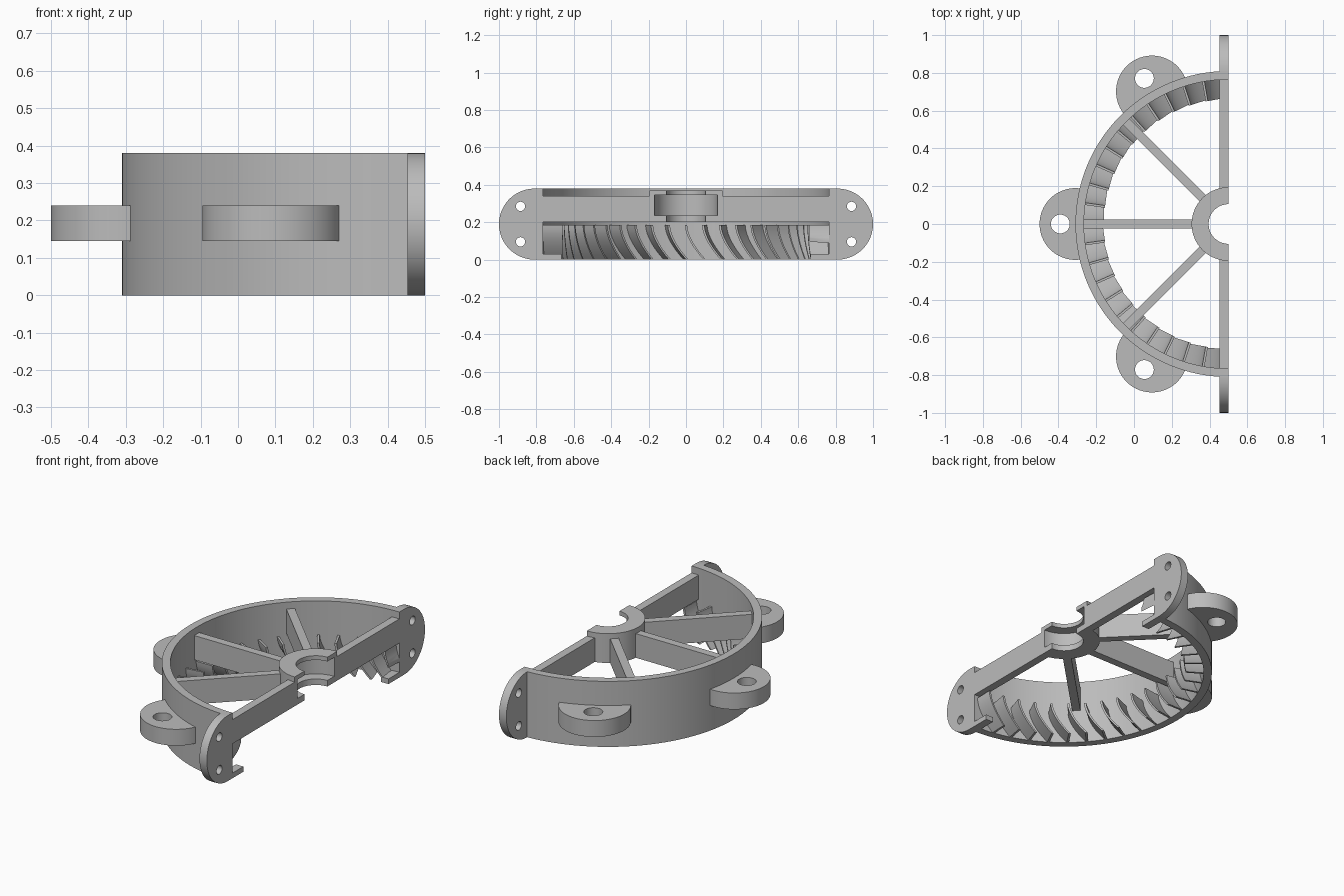
import bpy, bmesh
from math import sin, cos, pi, radians
from mathutils import Matrix, Vector

if "Cube" in bpy.data.objects:
    bpy.data.objects.remove(bpy.data.objects["Cube"])

grey = bpy.data.materials.new("plain_grey")
grey.use_nodes = True
GREY = (0.5, 0.5, 0.5, 1)
grey.diffuse_color = GREY
grey.node_tree.nodes["Principled BSDF"].inputs["Base Color"].default_value = GREY

CX = 0.5                      # wheel axis lies on the cut plane
R_OUT, R_IN = 0.81, 0.765     # housing wall
H = 0.38
BAR_Z = (0.2, 0.34)


def finish(name, mesh):
    mesh.materials.clear()
    mesh.materials.append(grey)
    mesh.shade_smooth()
    mesh.set_sharp_from_angle(angle=radians(30))
    ob = bpy.data.objects.new(name, mesh)
    bpy.context.collection.objects.link(ob)
    return ob


def from_bmesh(name, bm):
    bmesh.ops.recalc_face_normals(bm, faces=bm.faces)
    mesh = bpy.data.meshes.new(name)
    bm.to_mesh(mesh)
    bm.free()
    return finish(name, mesh)


def arc(cx, cy, r, a0, a1, n):
    return [(cx + r * cos(a0 + (a1 - a0) * i / n),
             cy + r * sin(a0 + (a1 - a0) * i / n)) for i in range(n + 1)]


def plate(name, loops, thickness, matrix):
    """Flat plate from an outline and its holes."""
    cu = bpy.data.curves.new(name, "CURVE")
    cu.dimensions = "2D"
    cu.fill_mode = "BOTH"
    cu.extrude = thickness / 2
    for pts in loops:
        sp = cu.splines.new("POLY")
        sp.points.add(len(pts) - 1)
        for p, (x, y) in zip(sp.points, pts):
            p.co = (x, y, 0, 1)
        sp.use_cyclic_u = True
    tmp = bpy.data.objects.new(name + "_outline", cu)
    mesh = bpy.data.meshes.new_from_object(tmp)
    bpy.data.objects.remove(tmp)
    bm = bmesh.new()
    bm.from_mesh(mesh)
    bmesh.ops.remove_doubles(bm, verts=bm.verts, dist=1e-5)
    bmesh.ops.transform(bm, matrix=matrix, verts=bm.verts)
    bpy.data.meshes.remove(mesh)
    return from_bmesh(name, bm)


def half_turn(name, profile, steps):
    """Sweep a closed (radius, z) profile through the half circle."""
    bm = bmesh.new()
    rings = []
    for i in range(steps + 1):
        a = pi / 2 + pi * i / steps
        rings.append([bm.verts.new((CX + r * cos(a), r * sin(a), z)) for r, z in profile])
    n = len(profile)
    for a, b in zip(rings, rings[1:]):
        for k in range(n):
            bm.faces.new((a[k], a[(k + 1) % n], b[(k + 1) % n], b[k]))
    bm.faces.new(rings[0])
    bm.faces.new(rings[-1])
    return from_bmesh(name, bm)


def radial(angle):
    return Matrix.Translation((CX, 0, 0)) @ Matrix.Rotation(radians(angle), 4, "Z")


def box(name, lo, hi, matrix=Matrix()):
    bm = bmesh.new()
    bmesh.ops.create_cube(bm, size=1)
    for v in bm.verts:
        v.co = Vector([l + (h - l) * (c + 0.5) for c, l, h in zip(v.co, lo, hi)])
    bmesh.ops.transform(bm, matrix=matrix, verts=bm.verts)
    return from_bmesh(name, bm)


# Half-round housing wall
half_turn("housing_wall", [(R_IN, 0), (R_OUT, 0), (R_OUT, H), (R_IN, H)], 64)

# Hub with a bearing groove inside the bore
half_turn("bearing_hub", [(0.105, 0.2), (0.195, 0.2), (0.195, 0.37), (0.105, 0.37),
                          (0.105, 0.345), (0.168, 0.345), (0.168, 0.235), (0.105, 0.235)], 32)

# Spokes
for i, ang in enumerate((135, 180, 225)):
    box(f"spoke_{i + 1}", (0.185, -0.023, BAR_Z[0]), (0.785, 0.023, BAR_Z[1]), radial(ang))

# Straight bars and bolted end flanges along the cut plane
to_side = Matrix(((0, 0, 1, CX - 0.0235), (1, 0, 0, 0), (0, 1, 0, 0), (0, 0, 0, 1)))
for side, s in (("left", 1), ("right", -1)):
    ys = sorted((s * 0.175, s * 0.78))
    box(f"cross_bar_{side}", (CX - 0.047, ys[0], BAR_Z[0]), (CX, ys[1], BAR_Z[1]))
    outline = [(R_IN, H)] + arc(R_OUT, H / 2, H / 2, pi / 2, -pi / 2, 24)
    outline += [(0.665, 0), (0.665, 0.03), (R_IN, 0.03)]
    holes = [arc(0.885, z, 0.025, 0, 2 * pi, 20)[:-1] for z in (0.095, 0.285)]
    loops = [[(s * y, z) for y, z in pts] for pts in [outline] + holes]
    plate(f"end_flange_{side}", loops, 0.047, to_side)

# Mounting lugs around the wall
lug = arc(R_OUT, 0, 0.19, -1.794, 1.794, 40) + arc(0, 0, 0.79, 0.236, -0.236, 10)
lug_hole = arc(0.89, 0, 0.05, 0, 2 * pi, 28)[:-1]
for i, ang in enumerate((120, 180, 240)):
    plate(f"mounting_lug_{i + 1}", [lug, lug_hole], 0.095,
          Matrix.Translation((0, 0, 0.1925)) @ radial(ang))

# Curved guide vanes, trimmed at the cut plane
bm = bmesh.new()
COUNT, STEPS, TOP = 23, 8, 0.185
for i in range(COUNT):
    m = radial(92 + i * 8)
    mid = [(-0.1 * (k / STEPS) ** 1.7, TOP * (1 - k / STEPS)) for k in range(STEPS + 1)]
    prof = [(t - 0.006, z) for t, z in mid] + [(t + 0.006, z) for t, z in reversed(mid)]
    inner, outer = [[bm.verts.new(m @ Vector((r, t, z))) for t, z in prof]
                    for r in (0.66, 0.775)]
    n = len(prof)
    for k in range(n):
        j = (k + 1) % n
        bm.faces.new((inner[k], inner[j], outer[j], outer[k]))
    for k in range(STEPS):
        for ring in (inner, outer):
            bm.faces.new((ring[k], ring[k + 1], ring[n - 2 - k], ring[n - 1 - k]))
cut = bmesh.ops.bisect_plane(bm, geom=bm.verts[:] + bm.edges[:] + bm.faces[:],
                             plane_co=(CX, 0, 0), plane_no=(1, 0, 0), clear_outer=True)
edges = [e for e in cut["geom_cut"] if isinstance(e, bmesh.types.BMEdge)]
bmesh.ops.holes_fill(bm, edges=edges, sides=0)
from_bmesh("guide_vanes", bm)
